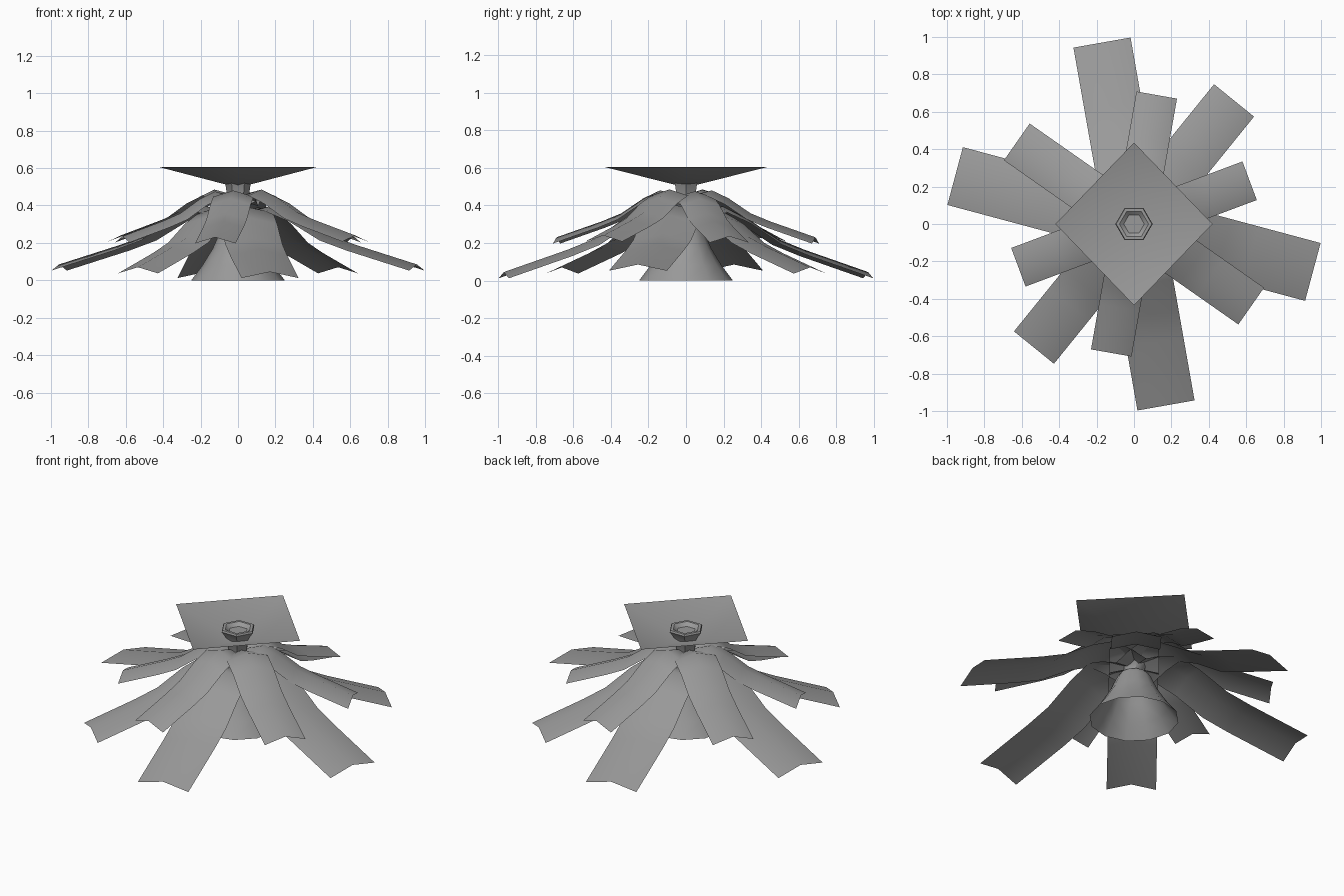
import bpy, bmesh, math
from mathutils import Matrix, Vector

cube = bpy.data.objects.get("Cube")
if cube:
    bpy.data.objects.remove(cube)

grey = bpy.data.materials.new("plain grey")
grey.use_nodes = True
grey.diffuse_color = (0.32, 0.32, 0.32, 1)
grey.node_tree.nodes["Principled BSDF"].inputs["Base Color"].default_value = (0.32, 0.32, 0.32, 1)


def finish(name, bm, angle):
    mesh = bpy.data.meshes.new(name)
    bmesh.ops.recalc_face_normals(bm, faces=bm.faces[:])
    bm.to_mesh(mesh)
    bm.free()
    mesh.materials.append(grey)
    obj = bpy.data.objects.new(name, mesh)
    bpy.context.collection.objects.link(obj)
    bpy.ops.object.select_all(action='DESELECT')
    obj.select_set(True)
    bpy.context.view_layer.objects.active = obj
    bpy.ops.object.shade_smooth_by_angle(angle=math.radians(angle))


def loft(bm, rows, closed):
    """Join rows of points with quads."""
    rows = [[bm.verts.new(p) for p in row] for row in rows]
    for a, b in zip(rows, rows[1:]):
        n = len(a)
        for i in range(n if closed else n - 1):
            j = (i + 1) % n
            bm.faces.new((a[i], a[j], b[j], b[i]))
    return rows


def turned(name, profile, sides, cap=False, angle=40):
    bm = bmesh.new()
    rings = [[(r * math.cos(math.tau * i / sides), r * math.sin(math.tau * i / sides), z)
              for i in range(sides)] for r, z in profile]
    rows = loft(bm, rings, True)
    if cap:
        bm.faces.new(rows[-1])
    finish(name, bm, angle)


# Flared open base and stacked six-sided trunk segments
turned("trunk_base", [(0.25, 0), (0.19, 0.08), (0.135, 0.17), (0.10, 0.25), (0.08, 0.28)], 12)
for k, (z, height) in enumerate(((0.27, 0.09), (0.35, 0.09), (0.43, 0.145))):
    turned(f"trunk_segment_{k + 1}",
           [(0.055, z), (0.068, z + height * 0.6), (0.10, z + height * 0.93), (0.095, z + height),
            (0.078, z + height), (0.055, z + height - 0.02)], 6, cap=True, angle=45)

# Square shallow funnel crown
bm = bmesh.new()
tip = bm.verts.new((0, 0, 0.495))
corners = [bm.verts.new((x, y, 0.605))
           for x, y in ((0.42, 0), (0, 0.435), (-0.42, 0), (0, -0.435))]
for i in range(4):
    bm.faces.new((tip, corners[i], corners[(i + 1) % 4]))
finish("crown_square", bm, 60)

# Arched leaf profile: fraction of length, fraction of drop
DROOP = [(0, 0.2), (0.1, 0.07), (0.2, 0), (0.33, 0.17), (0.5, 0.49), (0.65, 0.66), (1, 1)]


def leaf(name, degrees, length, width, top, end):
    """A strip with a raised middle ridge."""
    bm = bmesh.new()
    turn = Matrix.Rotation(math.radians(degrees), 3, 'Z')
    rows = []
    for along, drop in DROOP:
        z = top - (top - end) * drop
        rows.append([turn @ Vector((along * length, s * width / 2, z - 0.033 * abs(s)))
                     for s in (-1, 0, 1)])
    loft(bm, rows, False)
    finish(name, bm, 60)


# Each leaf has a twin on the opposite side
LOWER = [(51, 0.85, 0.275, 0.39, 0.07), (100, 0.985, 0.31, 0.395, 0.045),
         (165, 0.99, 0.32, 0.40, 0.085)]
UPPER = [(20.5, 0.66, 0.22, 0.475, 0.235), (80, 0.70, 0.22, 0.48, 0.23),
         (145, 0.765, 0.24, 0.485, 0.24)]
for tier, leaves in (("lower", LOWER), ("upper", UPPER)):
    for k, (deg, *shape) in enumerate(leaves):
        for side, half in (("a", 0), ("b", 180)):
            leaf(f"{tier}_leaf_{k + 1}{side}", deg + half, *shape)
